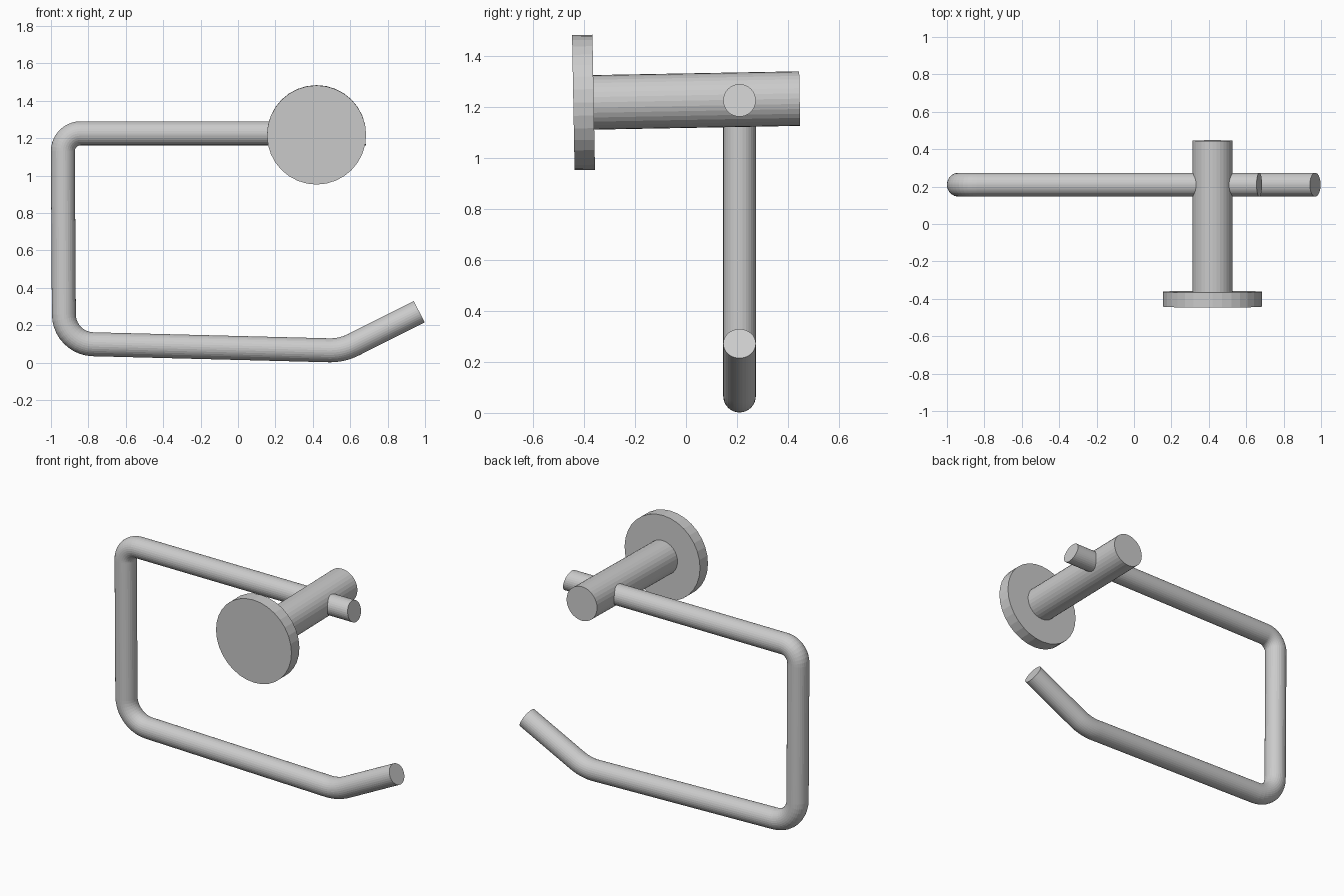
import bpy, bmesh, math
from mathutils import Vector

if "Cube" in bpy.data.objects:
    bpy.data.objects.remove(bpy.data.objects["Cube"])

SIDES = 32


def finish(name, bm):
    bmesh.ops.recalc_face_normals(bm, faces=bm.faces)
    mesh = bpy.data.meshes.new(name)
    bm.to_mesh(mesh)
    bm.free()
    obj = bpy.data.objects.new(name, mesh)
    bpy.context.collection.objects.link(obj)
    return obj


def cylinder(name, a, b, radius):
    """Capped cylinder between two points."""
    a, b = Vector(a), Vector(b)
    bm = bmesh.new()
    bmesh.ops.create_cone(bm, cap_ends=True, segments=SIDES, radius1=radius,
                          radius2=radius, depth=(b - a).length)
    obj = finish(name, bm)
    obj.location = (a + b) / 2
    obj.rotation_euler = (b - a).to_track_quat('Z', 'Y').to_euler()
    return obj


def fillet(p, c, n, radius, steps=10):
    """Arc points and tangents rounding the corner c."""
    d0, d1 = (c - p).normalized(), (n - c).normalized()
    turn = d0.angle_signed(d1)          # clockwise positive
    t = radius * math.tan(abs(turn) / 2)
    side = Vector((d0.y, -d0.x)) * (1 if turn > 0 else -1)
    centre = c - d0 * t + side * radius
    out = []
    for i in range(steps + 1):
        a = abs(turn) * i / steps
        out.append((centre - side * radius * math.cos(a) + d0 * radius * math.sin(a),
                    d0 * math.cos(a) + side * math.sin(a)))
    return out


def bent_rod(name, corners, radii, rod_radius, y, end_shear):
    """Round bar swept along a filleted path in the XZ plane."""
    pts = [Vector(c) for c in corners]
    path = [(pts[0], (pts[1] - pts[0]).normalized())]
    for i, r in enumerate(radii, 1):
        path += fillet(pts[i - 1], pts[i], pts[i + 1], r)
    path.append((pts[-1], (pts[-1] - pts[-2]).normalized()))
    bm = bmesh.new()
    rings = []
    for k, (p, t) in enumerate(path):
        nrm = Vector((-t.y, t.x))
        ring = []
        for s in range(SIDES):
            a = 2 * math.pi * s / SIDES
            q = p + nrm * rod_radius * math.cos(a)
            if k == 0:                  # slanted cut on the upper end
                q.x -= end_shear * (q.y - p.y)
            ring.append(bm.verts.new((q.x, y + rod_radius * math.sin(a), q.y)))
        rings.append(ring)
    for r0, r1 in zip(rings, rings[1:]):
        for s in range(SIDES):
            e = (s + 1) % SIDES
            bm.faces.new((r0[s], r0[e], r1[e], r1[s]))
    bm.faces.new(rings[0])
    bm.faces.new(rings[-1])
    return finish(name, bm)


# Wall plate and post share a slightly rising axis
cylinder("wall_plate", (0.42, -0.442, 1.217), (0.42, -0.362, 1.2185), 0.265)
cylinder("post", (0.42, -0.37, 1.218), (0.42, 0.446, 1.233), 0.107)

# Bent roll-holding bar
bent_rod("holder_bar",
         [(0.67, 1.226), (-0.937, 1.226), (-0.93, 0.102), (0.555, 0.064), (0.969, 0.272)],
         [0.095, 0.16, 0.28], 0.064, 0.21, 0.23)
